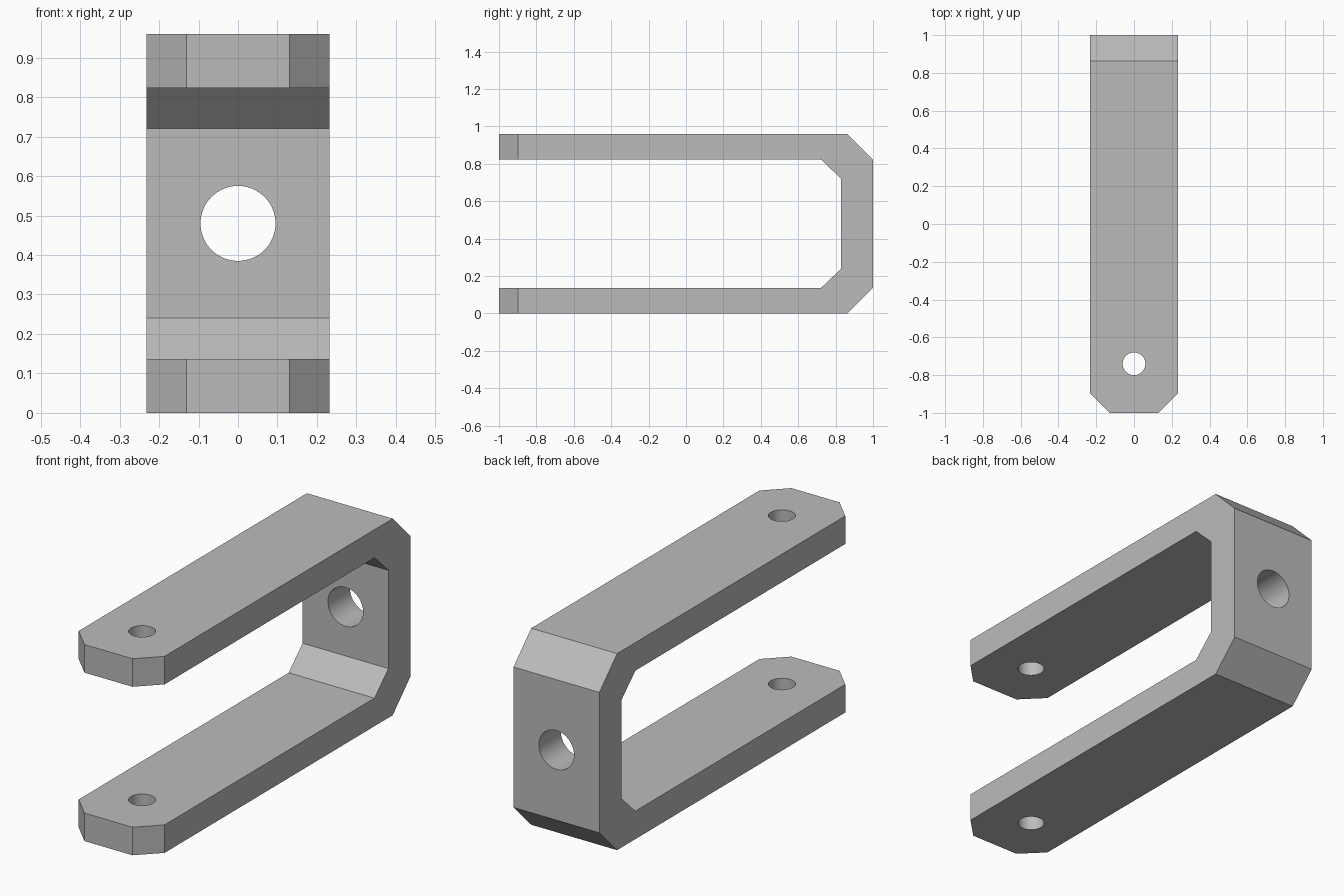
import bpy
import bmesh
import math

HALF_W, HEIGHT, WALL = 0.232, 0.96, 0.137

cube = bpy.data.objects.get("Cube")
if cube:
    bpy.data.objects.remove(cube, do_unlink=True)

# Plain grey metal
metal = bpy.data.materials.new("grey metal")
grey = (0.5, 0.5, 0.5, 1.0)
metal.use_nodes = True
metal.diffuse_color = grey
metal.node_tree.nodes["Principled BSDF"].inputs["Base Color"].default_value = grey

# Lower half of the fork outline in (y, z), mirrored to close the loop
lower = [(0.83, 0.24), (0.722, WALL), (-1, WALL), (-1, 0), (0.863, 0), (1, WALL)]
outline = lower + [(y, HEIGHT - z) for y, z in reversed(lower)]

# Extrude the outline across the width
bm = bmesh.new()
side = bm.faces.new([bm.verts.new((-HALF_W, y, z)) for y, z in outline])
extruded = bmesh.ops.extrude_face_region(bm, geom=[side])
moved = [v for v in extruded["geom"] if isinstance(v, bmesh.types.BMVert)]
bmesh.ops.translate(bm, vec=(2 * HALF_W, 0, 0), verts=moved)

# Chamfer the upright corners at the arm tips
tips = [e for e in bm.edges
        if all(v.co.y < -0.99 for v in e.verts)
        and abs(e.verts[0].co.x - e.verts[1].co.x) < 0.01]
bmesh.ops.bevel(bm, geom=tips, offset=0.102, segments=1, affect='EDGES')
bmesh.ops.recalc_face_normals(bm, faces=bm.faces)

mesh = bpy.data.meshes.new("fork_bracket")
bm.to_mesh(mesh)
bm.free()
mesh.materials.append(metal)
fork = bpy.data.objects.new("fork_bracket", mesh)
bpy.context.collection.objects.link(fork)


def drill(name, radius, depth, location, tilt=0.0):
    """Cut a round hole through the fork."""
    bpy.ops.mesh.primitive_cylinder_add(vertices=64, radius=radius, depth=depth,
                                        location=location, rotation=(tilt, 0, 0))
    cutter = bpy.context.object
    cutter.name = name
    cutter.hide_render = True
    cutter.data.materials.append(metal)
    bpy.ops.object.select_all(action='DESELECT')
    fork.select_set(True)
    bpy.context.view_layer.objects.active = fork
    mod = fork.modifiers.new(name, 'BOOLEAN')
    mod.operation = 'DIFFERENCE'
    mod.solver = 'EXACT'
    mod.object = cutter
    bpy.ops.object.modifier_apply(modifier=name)
    bpy.data.objects.remove(cutter, do_unlink=True)


# Pin hole through both arms, and mounting hole through the back wall
drill("pin_hole", 0.06, 2.0, (0, -0.74, HEIGHT / 2))
drill("mounting_hole", 0.095, 0.6, (0, 0.92, HEIGHT / 2), math.pi / 2)

bpy.ops.object.shade_smooth_by_angle(angle=math.radians(25))
